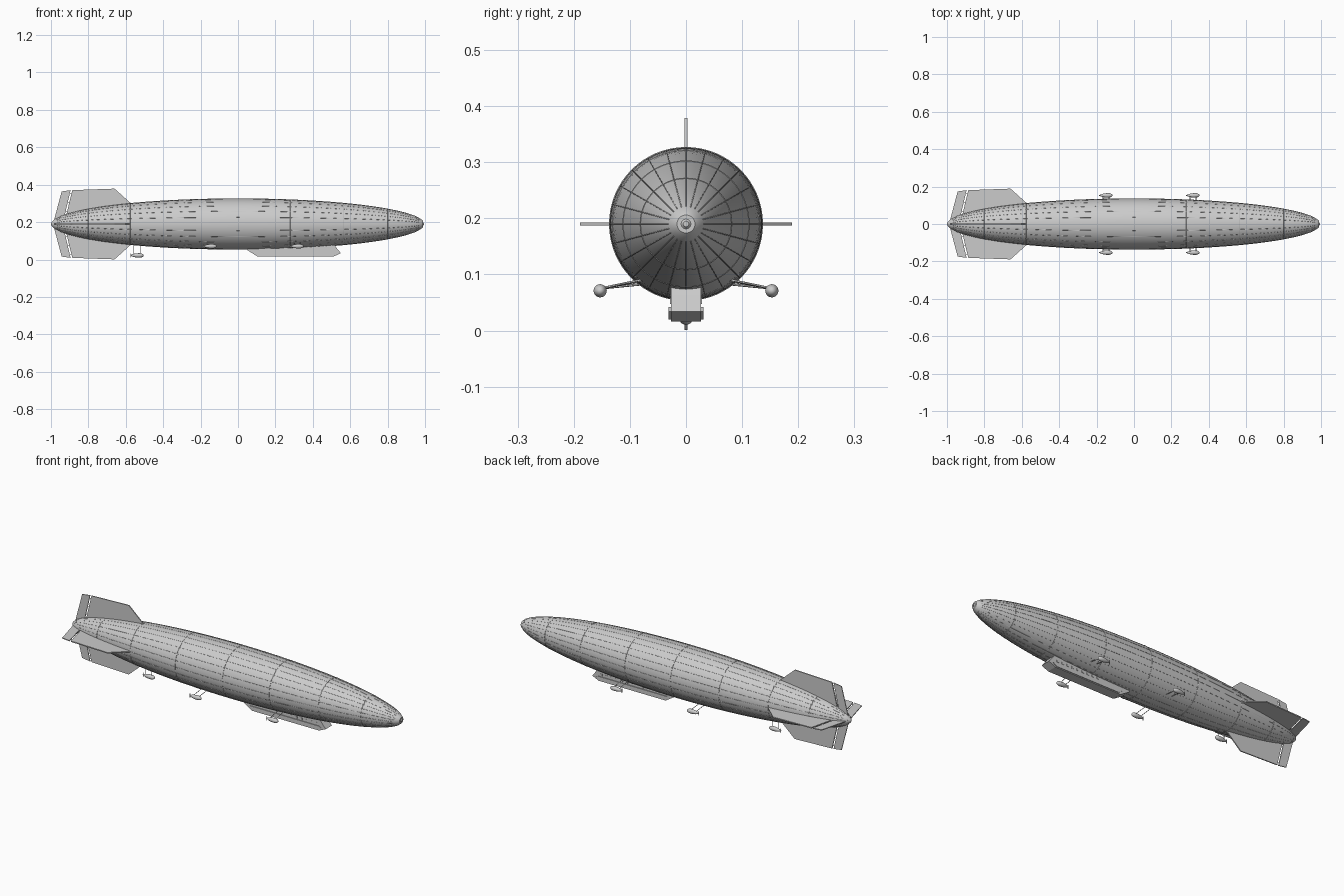
import bpy, bmesh, math
from mathutils import Vector

if "Cube" in bpy.data.objects:
    bpy.data.objects.remove(bpy.data.objects["Cube"])

AXIS_Z = 0.19
HULL_R = 0.136


def hull_radius(x):
    return HULL_R * math.sqrt(max(0.0, 1 - (x / 0.997) ** 2))


def finish(name, bm, smooth=None):
    bmesh.ops.recalc_face_normals(bm, faces=bm.faces)
    me = bpy.data.meshes.new(name)
    bm.to_mesh(me)
    bm.free()
    ob = bpy.data.objects.new(name, me)
    bpy.context.collection.objects.link(ob)
    if smooth:
        bpy.ops.object.select_all(action='DESELECT')
        ob.select_set(True)
        bpy.context.view_layer.objects.active = ob
        bpy.ops.object.shade_smooth_by_angle(angle=math.radians(smooth))
    return ob


def lathe(name, profile, centre, segs, smooth=40):
    """Revolve (x, radius) points around a line parallel to x."""
    bm = bmesh.new()
    rings = []
    for x, r in profile:
        rings.append([bm.verts.new((centre[0] + x,
                                    centre[1] + r * math.cos(2 * math.pi * i / segs),
                                    centre[2] + r * math.sin(2 * math.pi * i / segs)))
                      for i in range(segs)])
    for a, b in zip(rings, rings[1:]):
        for i in range(segs):
            j = (i + 1) % segs
            bm.faces.new((a[i], a[j], b[j], b[i]))
    bm.faces.new(rings[0])
    bm.faces.new(rings[-1])
    return finish(name, bm, smooth)


def prism(name, outline, place, half):
    """Extrude a flat 2D outline; place(u, v, w) maps it into space."""
    bm = bmesh.new()
    lo = [bm.verts.new(place(u, v, -half)) for u, v in outline]
    hi = [bm.verts.new(place(u, v, half)) for u, v in outline]
    n = len(outline)
    bm.faces.new(lo)
    bm.faces.new(hi)
    for i in range(n):
        j = (i + 1) % n
        bm.faces.new((lo[i], lo[j], hi[j], hi[i]))
    return finish(name, bm)


def tubes(name, paths, radius, cyclic=False):
    cu = bpy.data.curves.new(name, 'CURVE')
    cu.dimensions = '3D'
    cu.bevel_depth = radius
    cu.bevel_resolution = 0
    cu.use_fill_caps = True
    for path in paths:
        sp = cu.splines.new('POLY')
        sp.points.add(len(path) - 1)
        for p, co in zip(sp.points, path):
            p.co = (*co, 1)
        sp.use_cyclic_u = cyclic
    ob = bpy.data.objects.new(name, cu)
    bpy.context.collection.objects.link(ob)


def on_hull(x, a, lift=0.0):
    r = hull_radius(x) + lift
    return (x, r * math.cos(a), AXIS_Z + r * math.sin(a))


# Envelope with blunt nose and tail
xs = [0.99 * math.sin(math.pi * (i / 48 - 0.5)) for i in range(49)]
lathe("envelope", [(x, hull_radius(x)) for x in xs], (0, 0, AXIS_Z), 64)
lathe("nose_cap", [(0.975, 0.020), (0.985, 0.017), (0.991, 0.007), (0.995, 0.005)],
      (0, 0, AXIS_Z), 24)
lathe("tail_cap", [(-1.0, 0.004), (-0.994, 0.013), (-0.98, 0.022)], (0, 0, AXIS_Z), 24)

# Main ring seams and lengthwise seams, barely proud of the skin
tubes("ring_seams", [[on_hull(x, 2 * math.pi * i / 64) for i in range(64)]
                     for x in (-0.8, -0.575, -0.29, 0.0, 0.28, 0.565, 0.8)], 0.0012, True)
tubes("lengthwise_seams", [[on_hull(x, 2 * math.pi * k / 24) for x in xs[3:-3]]
                           for k in range(24)], 0.0009)

# Four tail fins, each with a hinged control surface
FIN = [(-0.575, 0.09), (-0.575, 0.113), (-0.66, 0.189), (-0.886, 0.181), (-0.925, 0.02), (-0.8, 0.02)]
RUDDER = [(-0.895, 0.181), (-0.943, 0.174), (-0.985, 0.015), (-0.934, 0.015)]
for label, ang in (("right", 0), ("top", 90), ("left", 180), ("bottom", 270)):
    c, s = round(math.cos(math.radians(ang))), round(math.sin(math.radians(ang)))

    def place(u, v, w, c=c, s=s):
        return (u, v * c - w * s, AXIS_Z + v * s + w * c)
    prism(label + "_fin", FIN, place, 0.0028)
    prism(label + "_control_surface", RUDDER, place, 0.0022)
    tubes(label + "_hinges", [[place(-0.886 - t * 0.039, 0.181 - t * 0.161, 0),
                               place(-0.900 - t * 0.039, 0.181 - t * 0.161, 0)]
                              for t in (0.1, 0.4, 0.7)], 0.0015)

# Control gondola
side = lambda u, v, w: (u, w, v)
prism("gondola", [(0.05, 0.05), (0.105, 0.016), (0.51, 0.016), (0.55, 0.034),
                  (0.525, 0.064), (0.51, 0.085), (0.05, 0.065)], side, 0.027)
for sgn in (-1, 1):
    tag = "front" if sgn < 0 else "back"
    prism("gondola_rail_" + tag, [(0.12, 0.020), (0.505, 0.020), (0.525, 0.034), (0.51, 0.042), (0.09, 0.042)],
          lambda u, v, w, s=sgn: (u, s * 0.0285 + w, v), 0.0025)
    # Row of gondola windows
    for i in range(9):
        x = 0.24 + i * 0.031
        prism("window_%s_%d" % (tag, i), [(x, 0.047), (x + 0.014, 0.047), (x + 0.014, 0.058), (x, 0.058)],
              lambda u, v, w, s=sgn: (u, s * 0.027 + w, v), 0.0015)

# Engine pods with struts and two-bladed propellers
POD = [(-0.036, 0.002), (-0.030, 0.004), (-0.018, 0.0085), (0.0, 0.0115), (0.016, 0.0118),
       (0.027, 0.0095), (0.033, 0.006), (0.035, 0.002)]


def engine(name, pos, anchors):
    lathe(name + "_pod", POD, pos, 20, 50)
    p = Vector(pos)
    paths = []
    for dx, a in anchors:
        paths.append([tuple(p + Vector((dx, 0, 0.004))), a])
    tubes(name + "_struts", paths, 0.002)
    prism(name + "_propeller", [(-0.0012, -0.011), (0.0012, -0.011), (0.0012, 0.011), (-0.0012, 0.011)],
          lambda u, v, w: (pos[0] - 0.034 + u, pos[1] + w, pos[2] + v), 0.0015)


for sgn, tag in ((-1, "front"), (1, "back")):
    for x, place_name in ((-0.15, "aft"), (0.315, "forward")):
        ends = []
        for dx in (-0.016, 0.016):
            r = hull_radius(x + dx) - 0.002
            y = 0.078
            ends.append((dx, (x + dx, sgn * y, AXIS_Z - math.sqrt(r * r - y * y))))
        engine("%s_%s_engine" % (tag, place_name), (x, sgn * 0.153, 0.071), ends)
engine("tail_engine", (-0.54, 0, 0.022),
       [(dx, (-0.54 + dx, 0, AXIS_Z - hull_radius(-0.54 + dx) + 0.003)) for dx in (-0.018, 0.018)])
